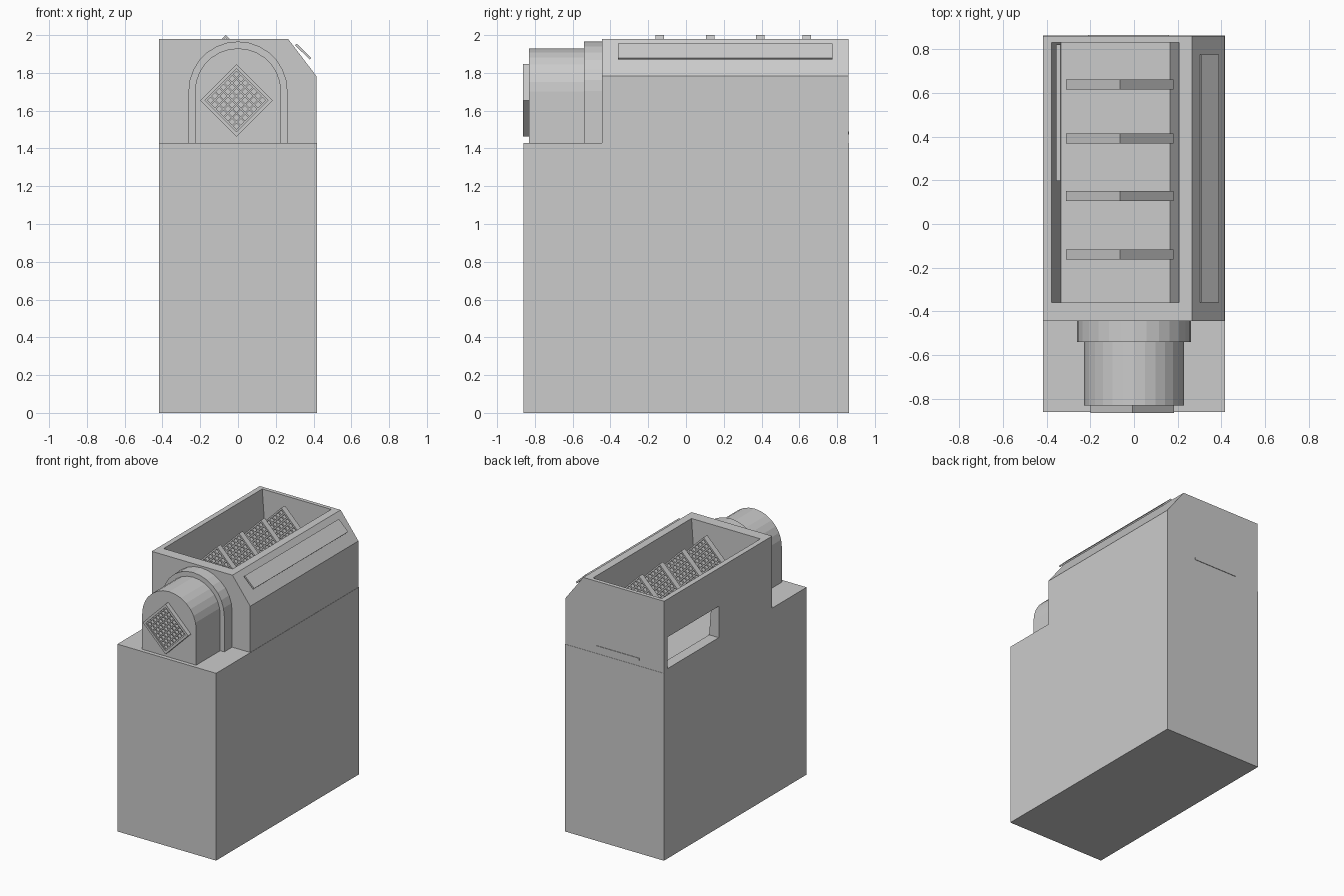
import bpy, bmesh, math
from mathutils import Vector, Matrix

if "Cube" in bpy.data.objects:
    bpy.data.objects.remove(bpy.data.objects["Cube"])


def add_mesh(name, bm):
    bmesh.ops.recalc_face_normals(bm, faces=bm.faces)
    me = bpy.data.meshes.new(name)
    bm.to_mesh(me)
    bm.free()
    ob = bpy.data.objects.new(name, me)
    bpy.context.scene.collection.objects.link(ob)
    return ob


def add_box(bm, x, y, z, matrix=Matrix()):
    """Box from three (low, high) ranges, optionally transformed."""
    size = Matrix.Diagonal((x[1] - x[0], y[1] - y[0], z[1] - z[0], 1))
    centre = Matrix.Translation((sum(x) / 2, sum(y) / 2, sum(z) / 2))
    bmesh.ops.create_cube(bm, size=1, matrix=matrix @ centre @ size)


def box(name, x, y, z, matrix=Matrix()):
    bm = bmesh.new()
    add_box(bm, x, y, z, matrix)
    return add_mesh(name, bm)


def prism(name, profile, y0, y1):
    """Extrude an (x, z) profile along y."""
    bm = bmesh.new()
    face = bm.faces.new([bm.verts.new((x, y0, z)) for x, z in profile])
    ext = bmesh.ops.extrude_face_region(bm, geom=[face])
    verts = [v for v in ext["geom"] if isinstance(v, bmesh.types.BMVert)]
    bmesh.ops.translate(bm, verts=verts, vec=(0, y1 - y0, 0))
    return add_mesh(name, bm)


def cut(target, cutter):
    mod = target.modifiers.new("cut", 'BOOLEAN')
    mod.object = cutter
    mod.solver = 'EXACT'
    bpy.context.view_layer.objects.active = target
    bpy.ops.object.modifier_apply(modifier=mod.name)
    bpy.data.objects.remove(cutter)


def diamond_grille(name, centre, half_diag, depth, cells, bar, rim=0):
    """Square lattice standing on its corner, facing -y."""
    h = half_diag / math.sqrt(2)
    m = Matrix.Translation(centre) @ Matrix.Rotation(math.pi / 4, 4, 'Y')
    d = (-depth / 2, depth / 2)
    inner = h - rim
    bm = bmesh.new()
    for i in range(cells + 1):
        p = -inner + bar / 2 + i * (2 * inner - bar) / cells
        r = (p - bar / 2, p + bar / 2)
        dd = (d[0] + 0.008, d[1]) if rim else d
        add_box(bm, r, dd, (-inner, inner), m)
        add_box(bm, (-inner, inner), dd, r, m)
    if rim:
        for a, b in ((-h, -inner), (inner, h)):
            add_box(bm, (a, b), d, (-h, h), m)
            add_box(bm, (-inner, inner), d, (a, b), m)
    return add_mesh(name, bm)


def arch(w, top, base=1.43, sides=14):
    zc = top - w
    pts = [(w * math.cos(math.pi * i / sides), zc + w * math.sin(math.pi * i / sides))
           for i in range(sides + 1)]
    return [(w, base)] + pts + [(-w, base)]


# Base cabinet
box("base_cabinet", (-0.417, 0.417), (-0.86, 0.862), (0, 1.43))

# Upper housing with chamfered right edge, open hopper and side window
housing = prism("upper_housing", [(-0.417, 1.43), (0.415, 1.43), (0.415, 1.783),
                                  (0.265, 1.98), (-0.417, 1.98)], -0.445, 0.86)
cut(housing, prism("hopper_cutter", [(-0.378, 2.0), (0.207, 2.0), (0.165, 1.44),
                                     (-0.335, 1.44)], -0.36, 0.83))
cut(housing, box("window_cutter", (-0.5, -0.3), (0.2, 0.82), (1.45, 1.69)))

# Rows of lattice screens inside the hopper
for i, y in enumerate((-0.14, 0.128, 0.392, 0.638)):
    diamond_grille(f"hopper_screen_{i + 1}", (-0.065, y, 1.755), 0.246, 0.045, 9, 0.012)

# Arched front duct with collar
prism("duct_collar", arch(0.262, 1.966), -0.54, -0.44)
prism("front_duct", arch(0.228, 1.93), -0.83, -0.54)
diamond_grille("front_grille", (-0.008, -0.847, 1.655), 0.192, 0.034, 7, 0.009, 0.018)

# Raised strip above the chamfer
tilt = Matrix.Translation((0.345, 0, 1.913)) @ Matrix.Rotation(math.radians(44), 4, 'Y')
box("side_strip", (-0.055, 0.055), (-0.36, 0.775), (-0.006, 0.006), tilt)

# Thin rear slot trim
box("rear_slot_trim", (-0.21, 0.16), (0.855, 0.864), (1.475, 1.49))
